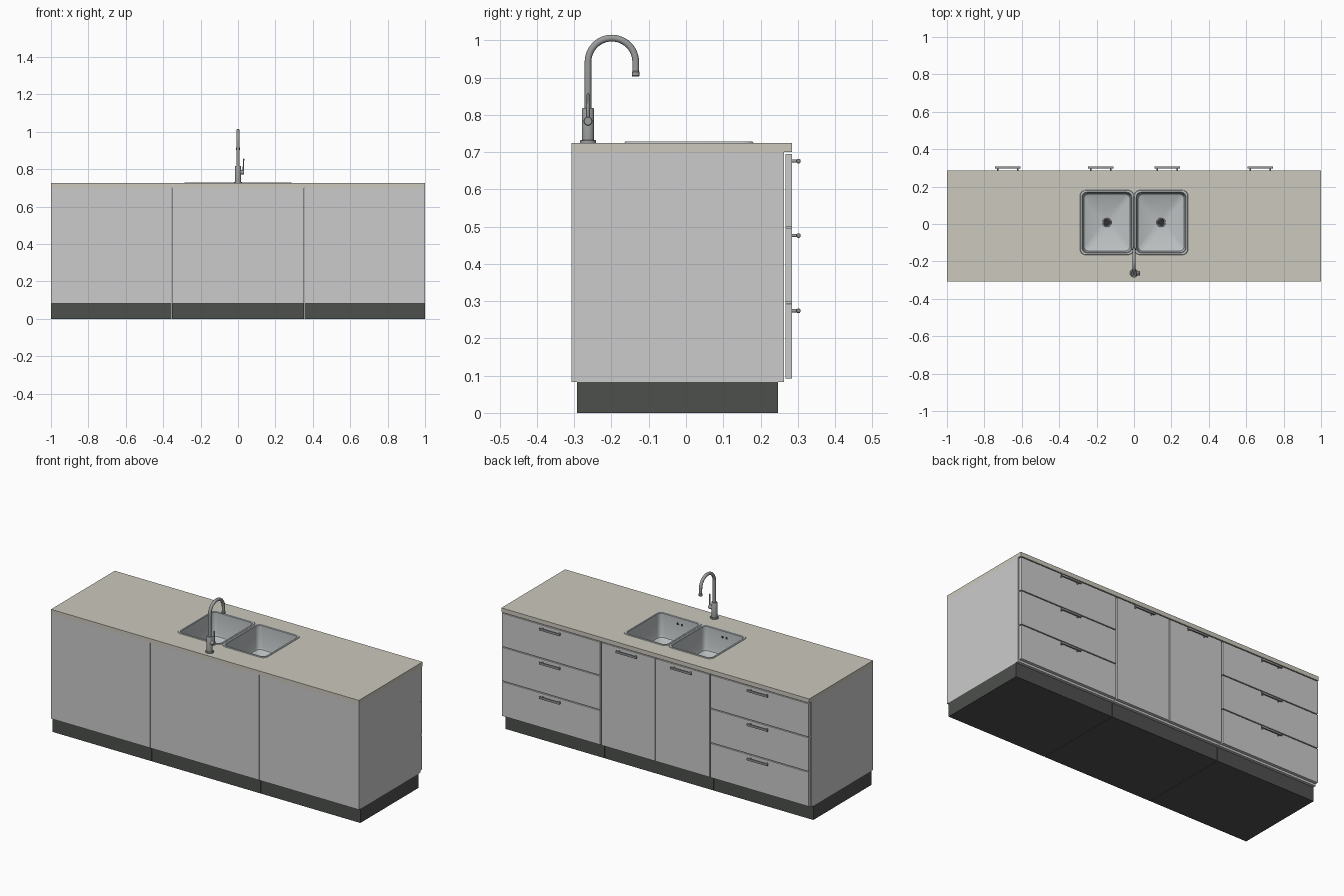
import bpy, bmesh, math
from mathutils import Vector

if "Cube" in bpy.data.objects:
    bpy.data.objects.remove(bpy.data.objects["Cube"])


def material(name, rgb):
    m = bpy.data.materials.new(name)
    m.diffuse_color = (*rgb, 1)
    m.use_nodes = True
    m.node_tree.nodes["Principled BSDF"].inputs["Base Color"].default_value = m.diffuse_color
    return m


STONE = material("stone", (0.60, 0.58, 0.51))
DARK = material("dark_plinth", (0.075, 0.08, 0.075))
STEEL = material("steel", (0.50, 0.53, 0.54))
METAL = material("tap_metal", (0.33, 0.34, 0.34))
BLACK = material("drain_black", (0.03, 0.03, 0.03))


def finish(name, bm, mat=None, smooth=False):
    bmesh.ops.recalc_face_normals(bm, faces=bm.faces)
    me = bpy.data.meshes.new(name)
    bm.to_mesh(me)
    bm.free()
    ob = bpy.data.objects.new(name, me)
    bpy.context.collection.objects.link(ob)
    if mat:
        me.materials.append(mat)
    if smooth:
        bpy.ops.object.select_all(action='DESELECT')
        ob.select_set(True)
        bpy.context.view_layer.objects.active = ob
        bpy.ops.object.shade_smooth_by_angle(angle=math.radians(35))
    return ob


def add_box(bm, x0, x1, y0, y1, z0, z1, bevel=0):
    r = bmesh.ops.create_cube(bm, size=1)
    for v in r["verts"]:
        v.co = ((x0 + x1) / 2 + v.co.x * (x1 - x0),
                (y0 + y1) / 2 + v.co.y * (y1 - y0),
                (z0 + z1) / 2 + v.co.z * (z1 - z0))
    if bevel:
        edges = {e for v in r["verts"] for e in v.link_edges}
        bmesh.ops.bevel(bm, geom=list(edges), offset=bevel, segments=2, affect='EDGES', profile=0.5)


def box(name, *dims, mat=None, bevel=0):
    bm = bmesh.new()
    add_box(bm, *dims, bevel=bevel)
    return finish(name, bm, mat)


def loft(bm, loops, close_start=False, close_end=False):
    rings = [[bm.verts.new(p) for p in loop] for loop in loops]
    n = len(rings[0])
    for a, b in zip(rings, rings[1:]):
        for i in range(n):
            bm.faces.new((a[i], a[(i + 1) % n], b[(i + 1) % n], b[i]))
    if close_start:
        bm.faces.new(rings[0])
    if close_end:
        bm.faces.new(rings[-1])


def tube(bm, path, radii, n=20):
    """Sweep circles of the given radii along a path of points."""
    pts = [Vector(p) for p in path]
    loops = []
    for i, p in enumerate(pts):
        d = (pts[min(i + 1, len(pts) - 1)] - pts[max(i - 1, 0)]).normalized()
        u = Vector((1, 0, 0)) if abs(d.x) < 0.9 else Vector((0, 1, 0))
        u = (u - d * u.dot(d)).normalized()
        w = d.cross(u)
        loops.append([p + radii[i] * (u * math.cos(t) + w * math.sin(t))
                      for t in (2 * math.pi * k / n for k in range(n))])
    loft(bm, loops, True, True)


def rounded(cx, cy, hx, hy, r, z, seg=6):
    """Rounded rectangle loop."""
    pts = []
    for k, (sx, sy) in enumerate(((1, 1), (-1, 1), (-1, -1), (1, -1))):
        for i in range(seg + 1):
            a = (k + i / seg) * math.pi / 2
            pts.append((cx + sx * (hx - r) + r * math.cos(a),
                        cy + sy * (hy - r) + r * math.sin(a), z))
    return pts


# Cabinets: hollow carcasses on separate plinth blocks
BACK, FRONT, T = -0.307, 0.263, 0.016
SPLIT, GAP = 0.354, 0.0015
cabinets = (("left", -1, -SPLIT - GAP), ("sink", -SPLIT + GAP, SPLIT - GAP), ("right", SPLIT + GAP, 1))
for name, x0, x1 in cabinets:
    bm = bmesh.new()
    add_box(bm, x0, x0 + T, BACK, FRONT, 0.083, 0.70)
    add_box(bm, x1 - T, x1, BACK, FRONT, 0.083, 0.70)
    add_box(bm, x0 + T, x1 - T, BACK, FRONT, 0.083, 0.083 + T)
    add_box(bm, x0 + T, x1 - T, BACK, BACK + T, 0.083 + T, 0.70)
    add_box(bm, x0 + T, x1 - T, FRONT - T, FRONT, 0.66, 0.70)
    finish(name + "_carcass", bm)
    box(name + "_plinth", x0, x1, -0.293, 0.247, 0, 0.083, mat=DARK)


# Drawer and door fronts with bar handles
def handle(name, x, z):
    bm = bmesh.new()
    add_box(bm, x - 0.068, x + 0.068, 0.297, 0.307, z - 0.006, z + 0.006, bevel=0.003)
    for s in (-1, 1):
        tube(bm, [(x + s * 0.054, 0.284, z), (x + s * 0.054, 0.30, z)], [0.0045] * 2, 12)
    finish(name, bm, METAL, True)


def front(name, x0, x1, z0, z1, hx):
    box(name, x0, x1, 0.267, 0.285, z0, z1, bevel=0.001)
    handle(name + "_handle", hx, z1 - 0.019)


for side, s in (("left", -1), ("right", 1)):
    a, b = sorted((s * 0.358, s * 0.997))
    for i, (z0, z1) in enumerate(((0.092, 0.293), (0.298, 0.495), (0.500, 0.695))):
        front(f"{side}_drawer_{i + 1}", a, b, z0, z1, s * 0.675)
    a, b = sorted((s * 0.002, s * 0.351))
    front(side + "_door", a, b, 0.092, 0.695, s * 0.178)

# Countertop with two sink openings
TOP, CY = 0.725, 0.008
top = box("countertop", -1, 1, BACK, 0.285, 0.70, TOP, mat=STONE)
bm = bmesh.new()
for s in (-1, 1):
    loft(bm, [rounded(s * 0.145, CY, 0.137, 0.166, 0.025, z) for z in (0.68, 0.75)], True, True)
cutter = finish("sink_cutter", bm)
cutter.hide_render = True
mod = top.modifiers.new("openings", 'BOOLEAN')
mod.operation, mod.object, mod.solver = 'DIFFERENCE', cutter, 'EXACT'
bpy.context.view_layer.objects.active = top
bpy.ops.object.modifier_apply(modifier=mod.name)
bpy.data.objects.remove(cutter)

# Sink bowls: rim, walls and a floor sloping to the drain
for side, s in (("left", -1), ("right", 1)):
    cx = s * 0.145
    bm = bmesh.new()
    sections = ((0.144, 0.173, 0.030, TOP), (0.142, 0.171, 0.029, TOP + 0.003),
                (0.133, 0.162, 0.026, TOP + 0.003), (0.130, 0.159, 0.025, TOP),
                (0.127, 0.156, 0.025, 0.600), (0.123, 0.152, 0.025, 0.588),
                (0.113, 0.142, 0.022, 0.582), (0.024, 0.024, 0.024, 0.568))
    loft(bm, [rounded(cx, CY, *sec) for sec in sections])
    finish(side + "_sink_bowl", bm, STEEL, True)
    # Drain ring, strainer and overflow holes
    bm = bmesh.new()
    loft(bm, [rounded(cx, CY, r, r, r, z) for r, z in ((0.025, 0.567), (0.023, 0.571), (0.019, 0.570), (0.018, 0.564))])
    finish(side + "_drain_ring", bm, METAL, True)
    bm = bmesh.new()
    tube(bm, [(cx, CY, 0.560), (cx, CY, 0.567)], [0.021] * 2)
    tube(bm, [(cx, CY, 0.567), (cx, CY, 0.572)], [0.006] * 2, 12)
    for dx in (-0.014, 0.014):
        tube(bm, [(cx + dx, CY - 0.164, 0.69), (cx + dx, CY - 0.157, 0.69)], [0.007] * 2, 12)
    finish(side + "_drain_and_overflow", bm, BLACK, True)

# Tap: flange, body, gooseneck spout and side lever
TY = -0.263
bm = bmesh.new()
tube(bm, [(0, TY, z) for z in (TOP, 0.7305, 0.7325, 0.7326, 0.815, 0.818)],
     [0.022, 0.022, 0.020, 0.0165, 0.0165, 0.0145], 28)
finish("tap_body", bm, METAL, True)

R, AZ = 0.064, 0.942
path = [(0, TY, 0.81)] + [(0, TY + R - R * math.cos(math.pi * i / 24), AZ + R * math.sin(math.pi * i / 24))
                          for i in range(25)]
end = TY + 2 * R
path.append((0, end, 0.915))
bm = bmesh.new()
tube(bm, path, [0.009] * len(path))
tube(bm, [(0, end, z) for z in (0.917, 0.915, 0.905, 0.903)], [0.009, 0.0105, 0.0105, 0.009])
finish("tap_spout", bm, METAL, True)

bm = bmesh.new()
tube(bm, [(x, TY, 0.783) for x in (0, 0.031, 0.033)], [0.012, 0.012, 0.010])
tube(bm, [(0.027, TY, 0.783), (0.029, TY, 0.80), (0.030, TY, 0.855), (0.030, TY, 0.858)],
     [0.004, 0.004, 0.0035, 0.002], 12)
finish("tap_lever", bm, METAL, True)
